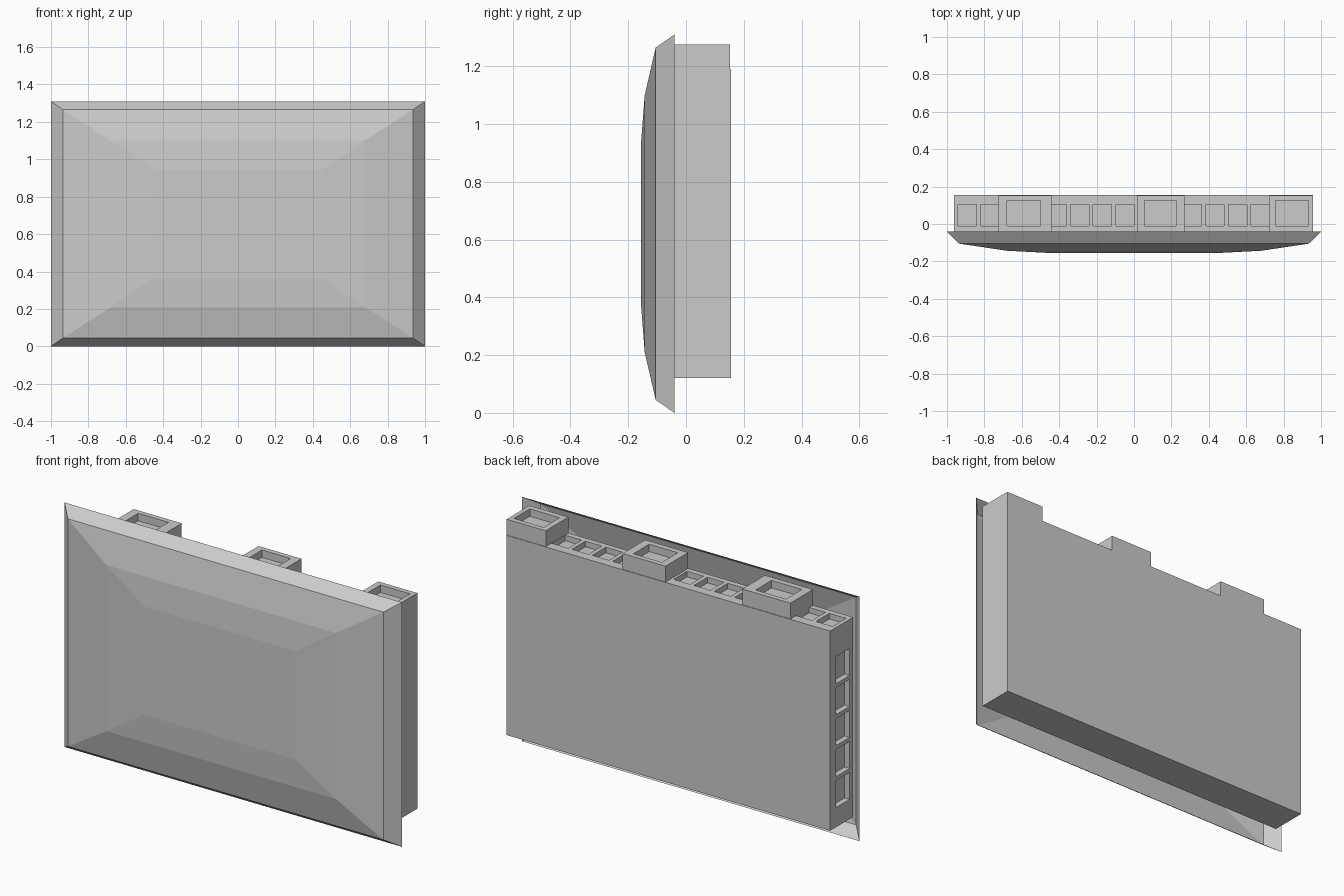
import bpy
import bmesh
from mathutils import Matrix, Vector

cube = bpy.data.objects.get("Cube")
if cube:
    bpy.data.objects.remove(cube, do_unlink=True)

GREY = (0.6, 0.6, 0.6, 1)
mat = bpy.data.materials.new("plain grey")
mat.use_nodes = True
mat.diffuse_color = GREY
mat.node_tree.nodes["Principled BSDF"].inputs["Base Color"].default_value = GREY


def finish(bm, name):
    mesh = bpy.data.meshes.new(name)
    bm.to_mesh(mesh)
    bm.free()
    mesh.materials.append(mat)
    obj = bpy.data.objects.new(name, mesh)
    bpy.context.collection.objects.link(obj)
    return obj


def boxes(name, spans):
    """One object holding a box for every (low corner, high corner) pair."""
    bm = bmesh.new()
    for low, high in spans:
        low, high = Vector(low), Vector(high)
        matrix = Matrix.Translation((low + high) / 2) @ Matrix.Diagonal((high - low).to_4d())
        bmesh.ops.create_cube(bm, size=1, matrix=matrix)
    return finish(bm, name)


def carve(obj, spans):
    """Cut box-shaped recesses and throw the cutter away."""
    cutter = boxes("recess_cutter", spans)
    cutter.hide_render = True
    mod = obj.modifiers.new("recesses", 'BOOLEAN')
    mod.operation = 'DIFFERENCE'
    mod.solver = 'EXACT'
    mod.object = cutter
    bpy.context.view_layer.objects.active = obj
    bpy.ops.object.modifier_apply(modifier=mod.name)
    bpy.data.objects.remove(cutter, do_unlink=True)


# Front shell: nested rectangles, open behind (half width, bottom, top, y)
rings = [(1.0, 0.0, 1.31, -0.04), (0.935, 0.045, 1.265, -0.105),
         (0.68, 0.21, 1.10, -0.143), (0.45, 0.365, 0.945, -0.155)]
bm = bmesh.new()
loops = [[bm.verts.new(p) for p in ((-w, y, lo), (w, y, lo), (w, y, hi), (-w, y, hi))]
         for w, lo, hi, y in rings]
for outer, inner in zip(loops, loops[1:]):
    for i in range(4):
        j = (i + 1) % 4
        bm.faces.new((outer[i], outer[j], inner[j], inner[i]))
bm.faces.new(loops[-1])
finish(bm, "front_shell")

# Rear housing with sockets along its top and one side
LEFT, RIGHT, FRONT, BACK, BOTTOM, TOP = -0.963, 0.957, -0.04, 0.155, 0.12, 1.19
DEPTH = 0.03
IN_FRONT, IN_BACK = -0.01, 0.104
housing = boxes("rear_housing", [((LEFT, FRONT, BOTTOM), (RIGHT, BACK, TOP))])
sockets = []
for i in range(14):
    if i not in (2, 3, 8, 9):
        x = -0.892 + 0.1205 * i
        sockets.append(((x - 0.049, IN_FRONT, TOP - DEPTH), (x + 0.049, IN_BACK, TOP + 0.1)))
for i in range(5):
    z = 0.225 + 0.166 * i
    sockets.append(((LEFT - 0.1, IN_FRONT, z), (LEFT + DEPTH, IN_BACK, z + 0.145)))
carve(housing, sockets)

# Raised connector blocks, each with a recessed top
CAP = 1.275
for name, x0, x1, a, b in (("right_block", -0.725, -0.44, -0.68, -0.5),
                           ("middle_block", 0.015, 0.27, 0.055, 0.225),
                           ("left_block", 0.725, RIGHT, 0.757, 0.933)):
    block = boxes(name, [((x0, FRONT, TOP), (x1, 0.152, CAP))])
    carve(block, [((a, IN_FRONT, CAP - 0.04), (b, 0.125, CAP + 0.1))])
